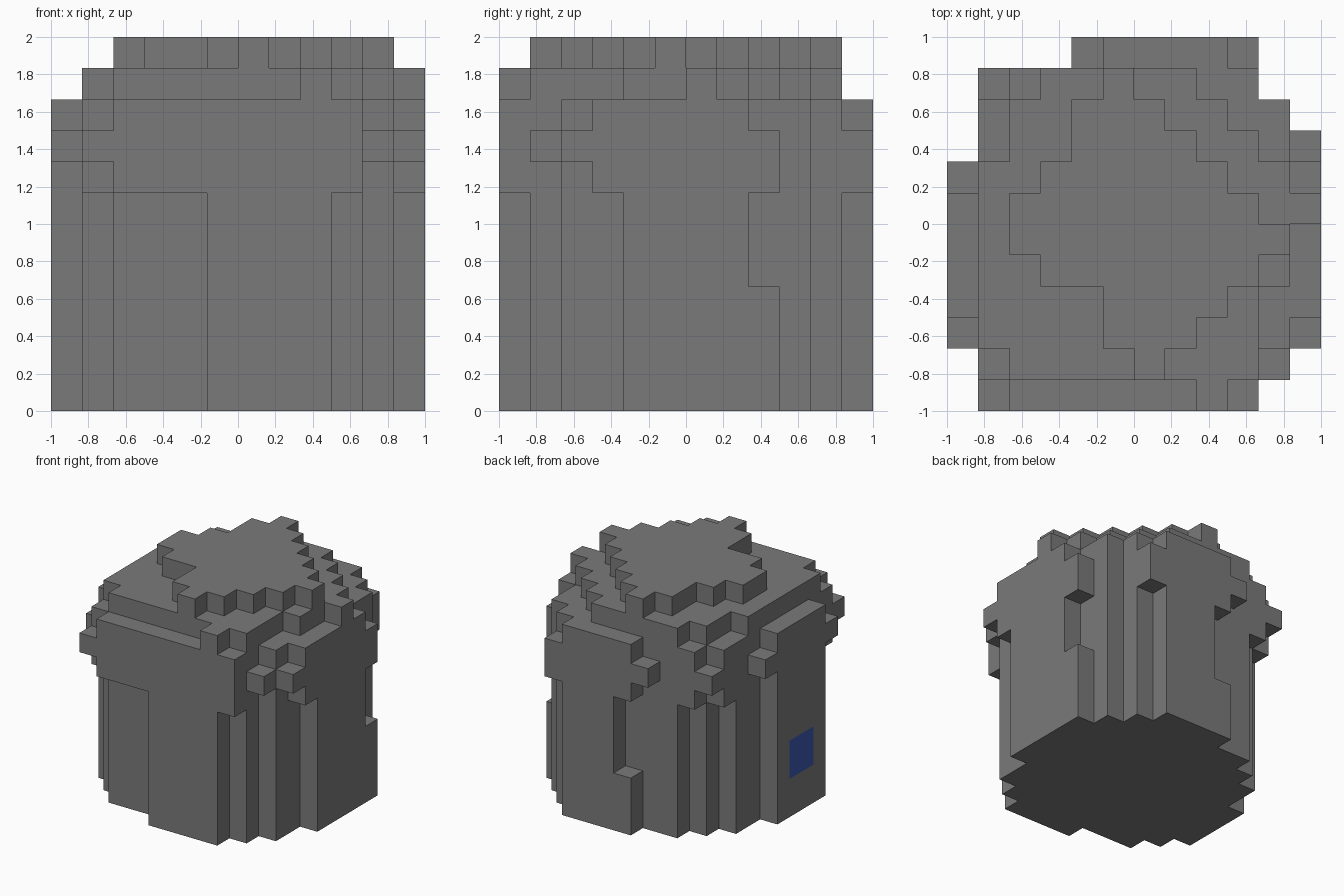
import bpy
import bmesh
from mathutils import Vector

default = bpy.data.objects.get("Cube")
if default:
    bpy.data.objects.remove(default, do_unlink=True)

GRID = 12
CELL = 2 / GRID
AXES = (Vector((1, 0, 0)), Vector((0, 1, 0)), Vector((0, 0, 1)))


def make_material(name, colour):
    material = bpy.data.materials.new(name)
    material.use_nodes = True
    material.diffuse_color = (*colour, 1)
    shader = next(n for n in material.node_tree.nodes if n.type == "BSDF_PRINCIPLED")
    shader.inputs["Base Color"].default_value = (*colour, 1)
    return material


grey = make_material("stone grey", (0.195, 0.195, 0.195))
blue = make_material("panel blue", (0.045, 0.105, 0.45))


def blocks(bottom, top, *plates):
    """Fill cells of a slab from plates given as (x start, x end, y start, y end)."""
    return {
        (x, y, z)
        for x0, x1, y0, y1 in plates
        for x in range(x0, x1)
        for y in range(y0, y1)
        for z in range(bottom, top)
    }


# Main drum with stepped corners
drum = blocks(0, 7, (5, 9, 0, 12), (3, 10, 1, 11), (2, 10, 1, 10), (2, 11, 2, 10),
              (1, 11, 2, 9), (0, 11, 3, 7), (0, 12, 4, 7), (1, 12, 4, 9))
# Notches in the left side and the back
drum -= blocks(4, 7, (11, 12, 8, 9))
drum -= blocks(3, 7, (5, 6, 11, 12))

# Overhanging rim, widest in the middle
rim_lower = blocks(7, 8, (2, 10, 0, 11), (1, 10, 1, 10), (1, 11, 2, 10),
                   (0, 12, 3, 7), (1, 12, 3, 9), (5, 10, 0, 12))
rim_middle = blocks(8, 9, (1, 10, 0, 11), (1, 11, 1, 10), (0, 12, 2, 8),
                    (1, 12, 2, 9), (4, 10, 0, 12))
rim_upper = blocks(9, 10, (2, 10, 0, 11), (1, 10, 1, 10), (1, 11, 2, 10),
                   (0, 12, 3, 7), (1, 12, 3, 8), (5, 9, 0, 12))

# Stepped cap
cap_lower = blocks(10, 11, (8, 9, 0, 2), (2, 10, 1, 9), (1, 10, 2, 8), (1, 11, 4, 8),
                   (11, 12, 6, 7), (2, 9, 8, 10), (3, 8, 9, 11))
cap_top = blocks(11, 12, (6, 7, 1, 10), (5, 8, 2, 9), (5, 9, 3, 8), (3, 10, 4, 7),
                 (2, 10, 5, 7), (2, 11, 5, 6), (3, 9, 4, 8), (4, 8, 7, 9),
                 (4, 7, 7, 10), (5, 6, 7, 11))

parts = {
    "drum": drum,
    "rim": rim_lower | rim_middle | rim_upper,
    "cap": cap_lower | cap_top,
}
filled = set().union(*parts.values())

# Cells whose right-hand outer face carries the blue panel
panel = blocks(2, 4, (0, 1, 4, 6))


def build_part(name, cells):
    """Make a mesh from the outer faces of the cells only."""
    bm = bmesh.new()
    corners = {}

    def corner(point):
        key = tuple(round(v) for v in point)
        if key not in corners:
            offset = Vector((GRID / 2, GRID / 2, 0))
            corners[key] = bm.verts.new((Vector(key) - offset) * CELL)
        return corners[key]

    for cell in sorted(cells):
        for axis in range(len(AXES)):
            for side in (False, True):
                normal = AXES[axis] if side else -AXES[axis]
                neighbour = tuple(round(c + n) for c, n in zip(cell, normal))
                if neighbour in filled:
                    continue
                u, v = AXES[axis - 2], AXES[axis - 1]
                start = Vector(cell) + (AXES[axis] if side else Vector())
                ring = [start, start + u, start + u + v, start + v]
                if not side:
                    ring.reverse()
                face = bm.faces.new([corner(p) for p in ring])
                if cell in panel and axis == 0 and not side:
                    face.material_index = 1

    mesh = bpy.data.meshes.new(name)
    bm.to_mesh(mesh)
    bm.free()
    mesh.materials.append(grey)
    mesh.materials.append(blue)
    part = bpy.data.objects.new(name, mesh)
    bpy.context.collection.objects.link(part)


for part_name, part_cells in parts.items():
    build_part(part_name, part_cells)
